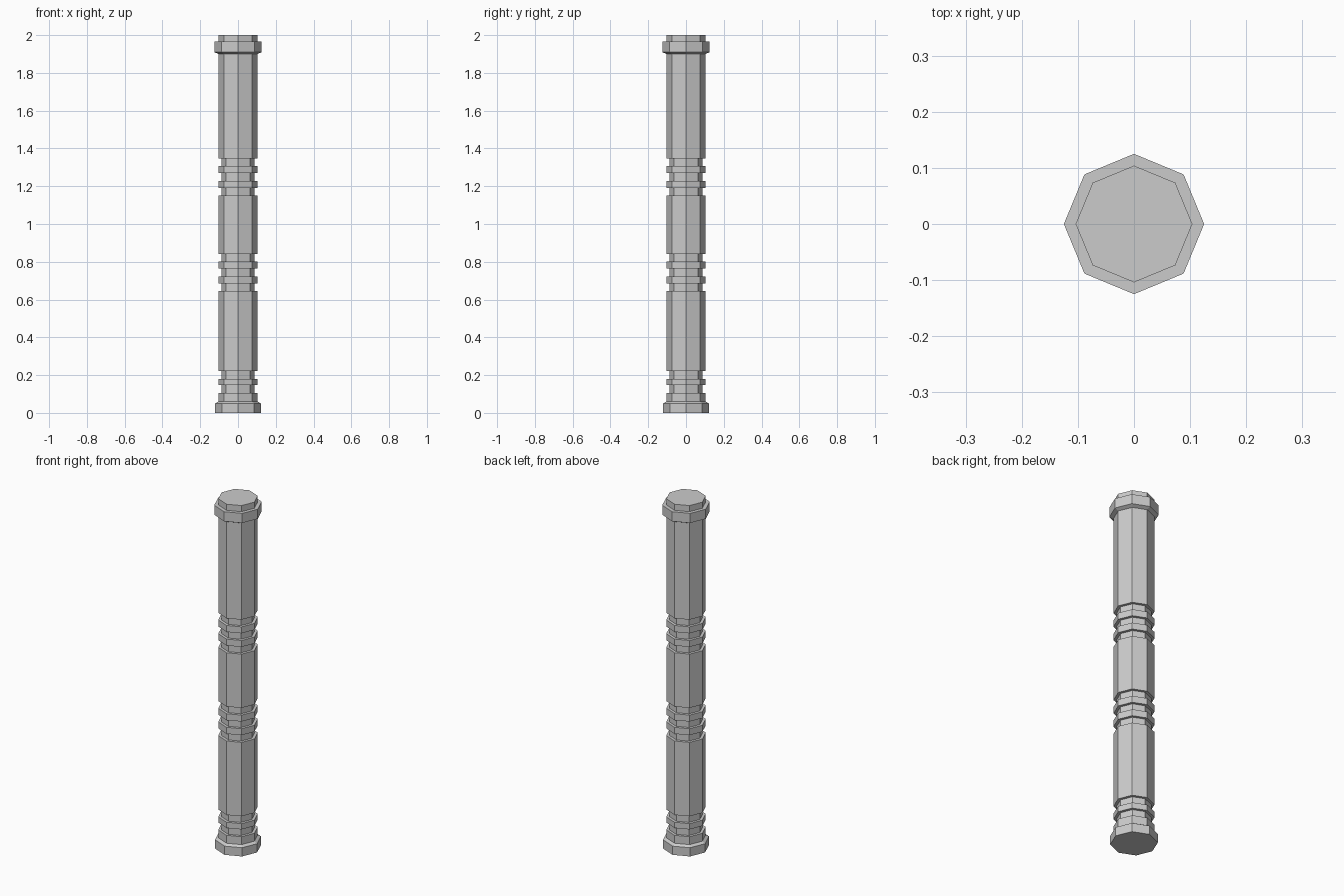
import bpy, bmesh
from math import cos, sin, pi

cube = bpy.data.objects.get("Cube")
if cube:
    bpy.data.objects.remove(cube, do_unlink=True)

SIDES = 8
SHAFT, GROOVE, BASE, COLLAR = 0.104, 0.088, 0.121, 0.125

stone = bpy.data.materials.new("grey stone")
stone.use_nodes = True
grey = (0.6, 0.6, 0.6, 1)
stone.diffuse_color = grey
stone.node_tree.nodes["Principled BSDF"].inputs["Base Color"].default_value = grey


def groove(bottom, top):
    """Profile points of one square-cut groove around the shaft."""
    return [(SHAFT, bottom), (GROOVE, bottom), (GROOVE, top), (SHAFT, top)]


def lathe(name, profile):
    """Turn a (radius, height) profile into a closed, flat-sided column."""
    bm = bmesh.new()
    rings = [[bm.verts.new((r * cos(2 * pi * i / SIDES), r * sin(2 * pi * i / SIDES), z))
              for i in range(SIDES)] for r, z in profile]
    for low, high in zip(rings, rings[1:]):
        for i in range(SIDES):
            j = (i + 1) % SIDES
            bm.faces.new((low[i], low[j], high[j], high[i]))
    bm.faces.new(rings[0][::-1])
    bm.faces.new(rings[-1])
    mesh = bpy.data.meshes.new(name)
    bm.to_mesh(mesh)
    bm.free()
    mesh.materials.append(stone)
    obj = bpy.data.objects.new(name, mesh)
    bpy.context.collection.objects.link(obj)
    return obj


# Foot with a sloped shoulder
profile = [(BASE, 0), (BASE, 0.05), (SHAFT, 0.06)]

# Grooves: one pair at the foot, then two sets of three
profile += groove(0.105, 0.147) + groove(0.18, 0.222)
for start in (0.645, 1.15):
    for step in (0, 0.078, 0.156):
        profile += groove(start + step, start + step + 0.041)

# Collar and top stub
profile += [(SHAFT, 1.9), (COLLAR, 1.91), (COLLAR, 1.965), (SHAFT, 1.965), (SHAFT, 2)]
lathe("grooved_post", profile)
